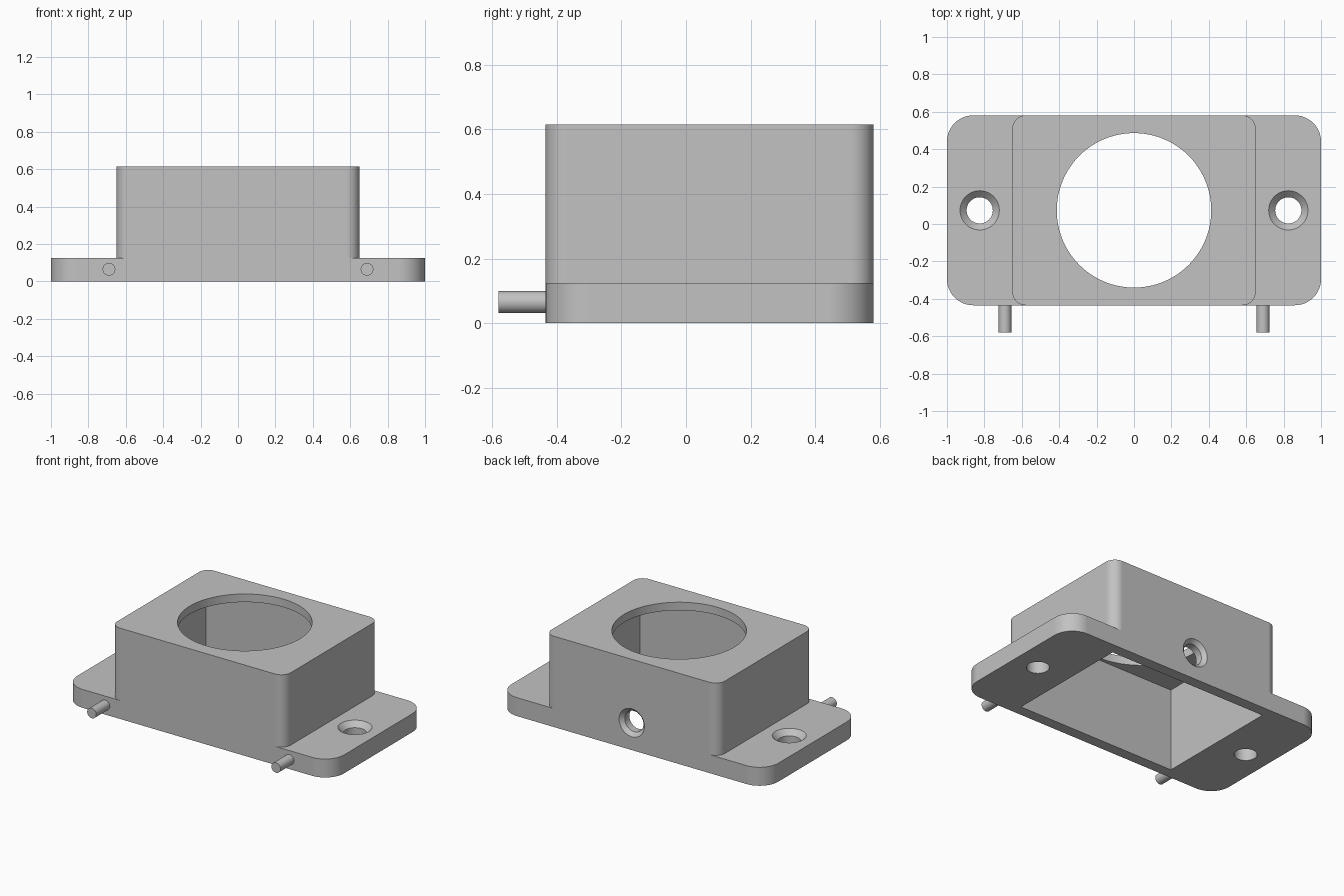
import bpy
import bmesh
import math
from mathutils import Matrix, Vector

cube = bpy.data.objects.get("Cube")
if cube:
    bpy.data.objects.remove(cube, do_unlink=True)

# Main dimensions
MID_Y = 0.073
DEPTH = 1.015
BACK_Y = MID_Y + DEPTH / 2
FRONT_Y = MID_Y - DEPTH / 2
FLANGE_TOP = 0.125
HEIGHT = 0.615

grey = bpy.data.materials.new("plain grey")
grey.use_nodes = True
colour = (0.54, 0.54, 0.54, 1)
grey.diffuse_color = colour
grey.node_tree.nodes["Principled BSDF"].inputs["Base Color"].default_value = colour


def add_object(name, bm):
    mesh = bpy.data.meshes.new(name)
    bmesh.ops.recalc_face_normals(bm, faces=bm.faces)
    bm.to_mesh(mesh)
    bm.free()
    mesh.materials.append(grey)
    obj = bpy.data.objects.new(name, mesh)
    bpy.context.collection.objects.link(obj)
    return obj


def block(name, size_x, size_y, low, high, radius=0):
    """Upright box with optional rounded vertical corners."""
    bm = bmesh.new()
    place = Matrix.Translation((0, MID_Y, (low + high) / 2))
    bmesh.ops.create_cube(bm, size=1,
                          matrix=place @ Matrix.Diagonal((size_x, size_y, high - low, 1)))
    if radius:
        upright = [e for e in bm.edges
                   if abs(e.verts[0].co.z - e.verts[1].co.z) > 0.01]
        bmesh.ops.bevel(bm, geom=upright, offset=radius, offset_type='OFFSET',
                        segments=12, profile=0.5, affect='EDGES')
    return add_object(name, bm)


def cone(name, start, end, r_start, r_end, sides=48):
    """Round bar or cone between two points."""
    start, end = Vector(start), Vector(end)
    axis = end - start
    turn = axis.to_track_quat('Z', 'Y').to_matrix().to_4x4()
    bm = bmesh.new()
    bmesh.ops.create_cone(bm, cap_ends=True, segments=sides, radius1=r_start,
                          radius2=r_end, depth=axis.length,
                          matrix=Matrix.Translation((start + end) / 2) @ turn)
    return add_object(name, bm)


def combine(target, other, operation):
    """Apply one boolean and drop the helper."""
    other.hide_render = True
    mod = target.modifiers.new("combine", 'BOOLEAN')
    mod.operation = operation
    mod.solver = 'EXACT'
    mod.object = other
    graph = bpy.context.evaluated_depsgraph_get()
    graph.update()
    result = bpy.data.meshes.new_from_object(target.evaluated_get(graph))
    target.modifiers.clear()
    target.data = result
    bpy.data.objects.remove(other, do_unlink=True)


def smooth(obj):
    bpy.ops.object.select_all(action='DESELECT')
    obj.select_set(True)
    bpy.context.view_layer.objects.active = obj
    bpy.ops.object.shade_smooth_by_angle(angle=math.radians(30))
    weighted = obj.modifiers.new("even shading", 'WEIGHTED_NORMAL')
    weighted.keep_sharp = True


# Flange and hollow box joined into one housing
housing = block("housing", 2.0, DEPTH, 0, FLANGE_TOP, 0.14)
combine(housing, block("box", 1.3, DEPTH, 0, HEIGHT, 0.07), 'UNION')
combine(housing, block("cavity", 1.19, 0.866, -0.1, HEIGHT - 0.055), 'DIFFERENCE')

# Large round opening in the top
combine(housing, cone("opening", (0, MID_Y, 0.4), (0, MID_Y, 0.8), 0.413, 0.413, 96),
        'DIFFERENCE')

# Countersunk screw holes in the flange
for x in (-0.825, 0.825):
    combine(housing, cone("screw_hole", (x, MID_Y, -0.1), (x, MID_Y, 0.3), 0.07, 0.07),
            'DIFFERENCE')
    combine(housing, cone("countersink", (x, MID_Y, FLANGE_TOP - 0.035),
                          (x, MID_Y, FLANGE_TOP + 0.01), 0.07, 0.115), 'DIFFERENCE')

# Cable hole with a flared rim in the back wall
z = 0.185
combine(housing, cone("cable_hole", (0, 0.3, z), (0, 0.8, z), 0.07, 0.07), 'DIFFERENCE')
combine(housing, cone("flare", (0, BACK_Y - 0.025, z), (0, BACK_Y + 0.01, z), 0.07, 0.105),
        'DIFFERENCE')
smooth(housing)

# Locating pins on the front edge
for side, x in (("right", -0.69), ("left", 0.69)):
    smooth(cone(side + "_pin", (x, FRONT_Y + 0.02, 0.065), (x, -0.58, 0.065),
                0.034, 0.034, 32))
